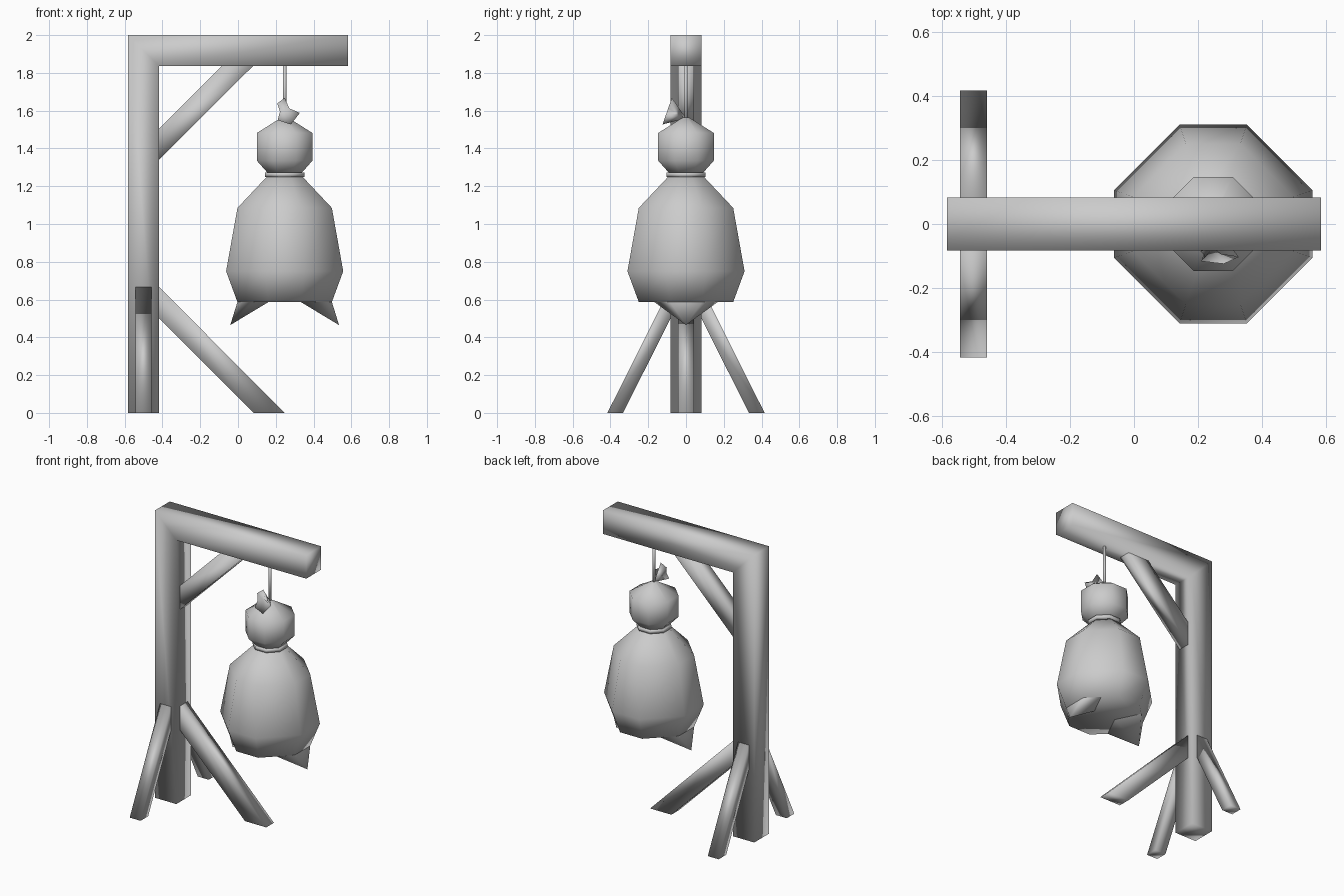
import bpy, bmesh
from mathutils import Vector

if "Cube" in bpy.data.objects:
    bpy.data.objects.remove(bpy.data.objects["Cube"])

CX = 0.247          # axis of the hanging sack


def loft(name, rings, cap_start=True, cap_end=True):
    """Skin a list of rings (equal point counts; a one-point ring makes a tip)."""
    bm = bmesh.new()
    loops = [[bm.verts.new(p) for p in ring] for ring in rings]
    for a, b in zip(loops, loops[1:]):
        n = max(len(a), len(b))
        for i in range(n):
            j = (i + 1) % n
            if len(b) == 1:
                bm.faces.new((a[i], a[j], b[0]))
            elif len(a) == 1:
                bm.faces.new((a[0], b[j], b[i]))
            else:
                bm.faces.new((a[i], a[j], b[j], b[i]))
    if cap_start and len(loops[0]) > 2:
        bm.faces.new(loops[0][::-1])
    if cap_end and len(loops[-1]) > 2:
        bm.faces.new(loops[-1])
    bmesh.ops.recalc_face_normals(bm, faces=bm.faces)
    me = bpy.data.meshes.new(name)
    bm.to_mesh(me)
    bm.free()
    for p in me.polygons:
        p.use_smooth = True
    ob = bpy.data.objects.new(name, me)
    bpy.context.collection.objects.link(ob)
    return ob


def octagon(r, z, flat):
    """Eight-sided ring, half flat length = r * flat."""
    f = r * flat
    pts = [(r, -f), (r, f), (f, r), (-f, r), (-r, f), (-r, -f), (-f, -r), (f, -r)]
    return [(CX + x, y, z) for x, y in pts]


def revolve(name, profile, flat):
    return loft(name, [octagon(r, z, flat) for r, z in profile])


def strut_x(name, start, end, h):
    """Bar in the xz plane; start and end are pairs of (x, z) points."""
    ring = lambda e: [(e[0][0], -h, e[0][1]), (e[0][0], h, e[0][1]),
                      (e[1][0], h, e[1][1]), (e[1][0], -h, e[1][1])]
    return loft(name, [ring(start), ring(end)])


# Post and beam: one square section bent through a mitre
H = 0.082
square = lambda a, b: [(*a[:1], -H, a[1]), (a[0], H, a[1]), (b[0], H, b[1]), (b[0], -H, b[1])]
loft("post_and_beam", [square((-0.583, 0), (-0.418, 0)),
                       square((-0.583, 2), (-0.418, 1.837)),
                       square((0.583, 2), (0.583, 1.837))])

# Diagonal brace and ground legs
strut_x("upper_brace", ((-0.418, 1.34), (-0.418, 1.505)), ((0.08, 1.837), (-0.085, 1.837)), 0.042)
strut_x("front_leg", ((-0.418, 0.5), (-0.418, 0.667)), ((0.083, 0), (0.247, 0)), 0.042)
for s, name in ((-1, "left_leg"), (1, "right_leg")):
    ring = lambda y0, z0, y1, z1: [(-0.543, s * y0, z0), (-0.459, s * y0, z0),
                                   (-0.459, s * y1, z1), (-0.543, s * y1, z1)]
    loft(name, [ring(H, 0.5, H, 0.667), ring(0.333, 0, 0.416, 0)])

# Hanging cord
revolve("cord", [(0.009, 1.54), (0.009, 1.84)], 0.41)

# Sack body, neck tie and head
revolve("sack_body", [(0.25, 0.587), (0.31, 0.75), (0.25, 1.085), (0.09, 1.255)], 0.34)
revolve("neck_tie", [(0.104, 1.25), (0.104, 1.273)], 0.41)
revolve("sack_head", [(0.085, 1.265), (0.147, 1.335), (0.147, 1.482), (0.015, 1.565)], 0.41)

# Pointed cloth corners under the sack
for s, name in ((-1, "left_corner"), (1, "right_corner")):
    base = [(0.085, 0), (0.168, 0.168), (0.25, 0.085), (0.25, -0.085), (0.168, -0.168)]
    loft(name, [[(CX + s * x, y, 0.587) for x, y in base],
                [(CX + s * 0.288, 0, 0.465)]], cap_start=False)

# Gathered tuft of cloth on the head
outline = [(0.208, 1.638), (0.247, 1.668), (0.272, 1.612), (0.327, 1.588), (0.28, 1.527), (0.21, 1.55), (0.222, 1.595)]
mouth = [(x, -0.075 - (1.668 - z) * 0.35, z) for x, z in outline]
root, pit = Vector((CX, 0, 1.56)), Vector((0.25, -0.075, 1.59))
loft("cloth_tuft", [[root], mouth, [pit]])
